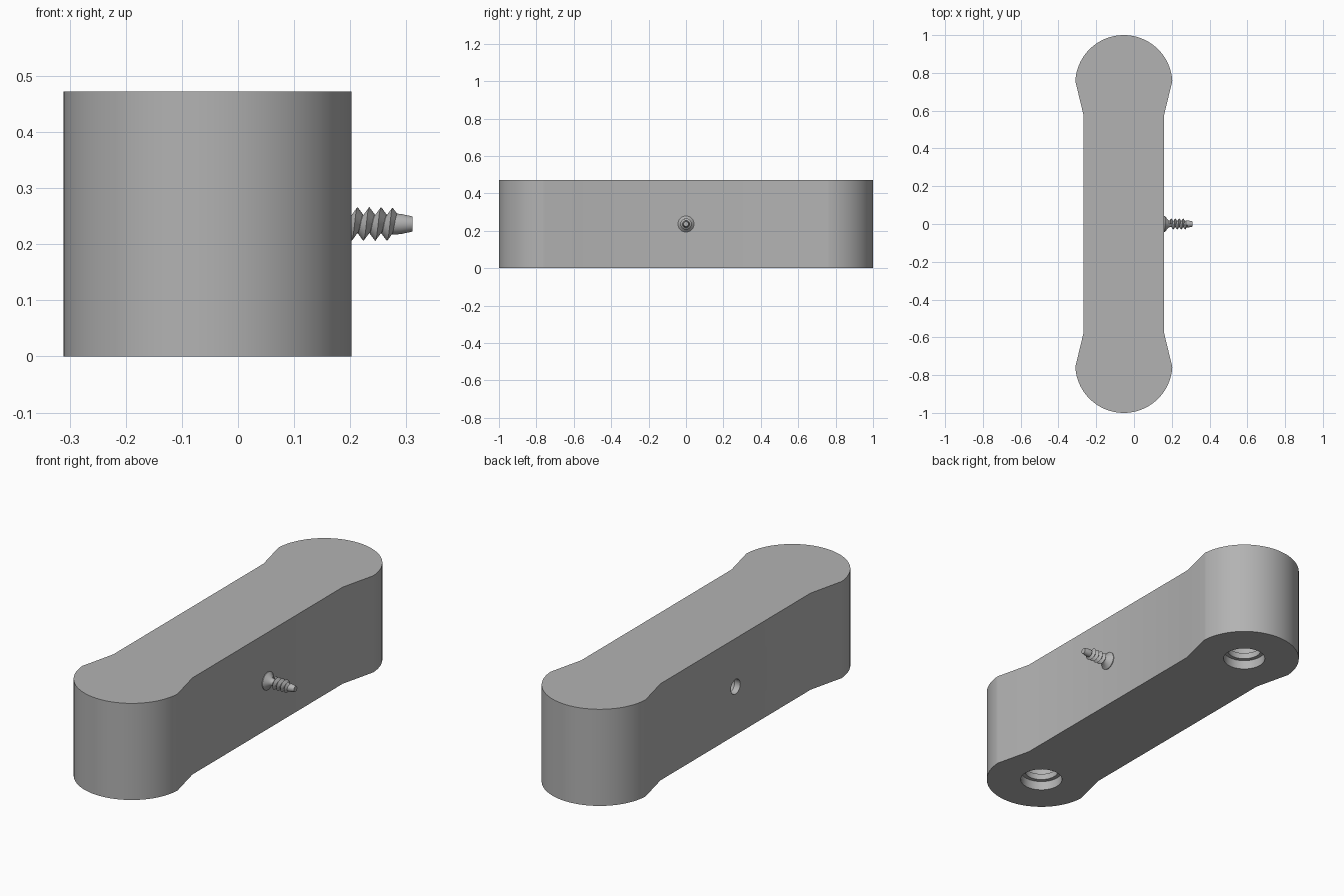
import bpy, bmesh, math
from mathutils import Vector

cube = bpy.data.objects.get("Cube")
if cube:
    bpy.data.objects.remove(cube, do_unlink=True)

CX, HEIGHT, MID_Z = -0.054, 0.472, 0.236
LOBE_Y, LOBE_R, BAR_HALF = 0.743, 0.257, 0.214

grey = bpy.data.materials.new("plain grey")
grey.use_nodes = True
colour = (0.45, 0.45, 0.45, 1)
grey.diffuse_color = colour
grey.node_tree.nodes["Principled BSDF"].inputs["Base Color"].default_value = colour


def make_object(name, bm):
    bmesh.ops.recalc_face_normals(bm, faces=bm.faces)
    mesh = bpy.data.meshes.new(name)
    bm.to_mesh(mesh)
    bm.free()
    mesh.materials.append(grey)
    obj = bpy.data.objects.new(name, mesh)
    bpy.context.collection.objects.link(obj)
    return obj


def select(obj):
    bpy.ops.object.select_all(action='DESELECT')
    obj.select_set(True)
    bpy.context.view_layer.objects.active = obj


def smooth(obj):
    select(obj)
    bpy.ops.object.shade_smooth_by_angle(angle=math.radians(30))


def lathe(name, profile, origin, axis, segments=48):
    """Closed solid from (radius, distance) pairs turned around an axis."""
    bm = bmesh.new()
    turn = Vector((0, 0, 1)).rotation_difference(Vector(axis))
    rings = []
    for r, d in profile:
        ring = []
        for i in range(segments):
            a = math.tau * i / segments
            p = Vector((r * math.cos(a), r * math.sin(a), d))
            ring.append(bm.verts.new(Vector(origin) + turn @ p))
        rings.append(ring)
    for low, high in zip(rings, rings[1:]):
        for i in range(segments):
            j = (i + 1) % segments
            bm.faces.new((low[i], low[j], high[j], high[i]))
    bm.faces.new(rings[0])
    bm.faces.new(rings[-1])
    return make_object(name, bm)


def cut(target, cutter):
    cutter.hide_render = True
    mod = target.modifiers.new("cut", 'BOOLEAN')
    mod.operation = 'DIFFERENCE'
    mod.solver = 'EXACT'
    mod.object = cutter
    select(target)
    bpy.ops.object.modifier_apply(modifier=mod.name)
    bpy.data.objects.remove(cutter, do_unlink=True)


# Handle body: bar outline with a round lobe at each end
outline = []
for end in (1, -1):
    outline.append((end * BAR_HALF, end * 0.58))
    for i in range(65):
        a = math.radians(3 + 174 * i / 64)
        outline.append((end * LOBE_R * math.cos(a), end * (LOBE_Y + LOBE_R * math.sin(a))))
    outline.append((-end * BAR_HALF, end * 0.58))
bm = bmesh.new()
base = bm.faces.new([bm.verts.new((CX + x, y, 0)) for x, y in outline])
grown = bmesh.ops.extrude_face_region(bm, geom=[base])
bmesh.ops.translate(bm, vec=(0, 0, HEIGHT),
                    verts=[v for v in grown["geom"] if isinstance(v, bmesh.types.BMVert)])
body = make_object("handle_body", bm)

# Stepped sockets under both lobes
socket = [(0.097, -0.02), (0.097, 0.045), (0.078, 0.045), (0.078, 0.075),
          (0.09, 0.075), (0.09, 0.16)]
for side in (1, -1):
    cut(body, lathe("socket_cutter", socket, (CX, side * LOBE_Y, 0), (0, 0, 1)))

# Small stepped screw hole on the plain side
hole = [(0.036, -0.02), (0.036, 0.03), (0.02, 0.05), (0.02, 0.12)]
cut(body, lathe("hole_cutter", hole, (CX - BAR_HALF, 0, MID_Z), (1, 0, 0), 32))
smooth(body)

# Screw: flared collar, core and blunt tip
FACE_X = CX + BAR_HALF
core = [(0.043, -0.004), (0.043, 0.003), (0.02, 0.022), (0.016, 0.03),
        (0.016, 0.11), (0.019, 0.115), (0.018, 0.13), (0.0135, 0.151)]
smooth(lathe("screw_core", core, (FACE_X, 0, MID_Z), (1, 0, 0), 32))

# Screw thread: helical ridge whose seam joins two rows further on
PITCH, STEPS, ROWS = 0.021, 32, 9
bm = bmesh.new()
rows = []
for k in range(ROWS):
    row = []
    for i in range(STEPS):
        a = math.tau * i / STEPS
        r = 0.03 if k % 2 else 0.0155
        x = 0.1815 + PITCH * (k / 2 + i / STEPS)
        row.append(bm.verts.new((x, r * math.sin(a), MID_Z + r * math.cos(a))))
    rows.append(row)
for k in range(ROWS - 1):
    for i in range(STEPS - 1):
        bm.faces.new((rows[k][i], rows[k][i + 1], rows[k + 1][i + 1], rows[k + 1][i]))
    if k + 3 < ROWS:
        bm.faces.new((rows[k][-1], rows[k + 2][0], rows[k + 3][0], rows[k + 1][-1]))
smooth(make_object("screw_thread", bm))
